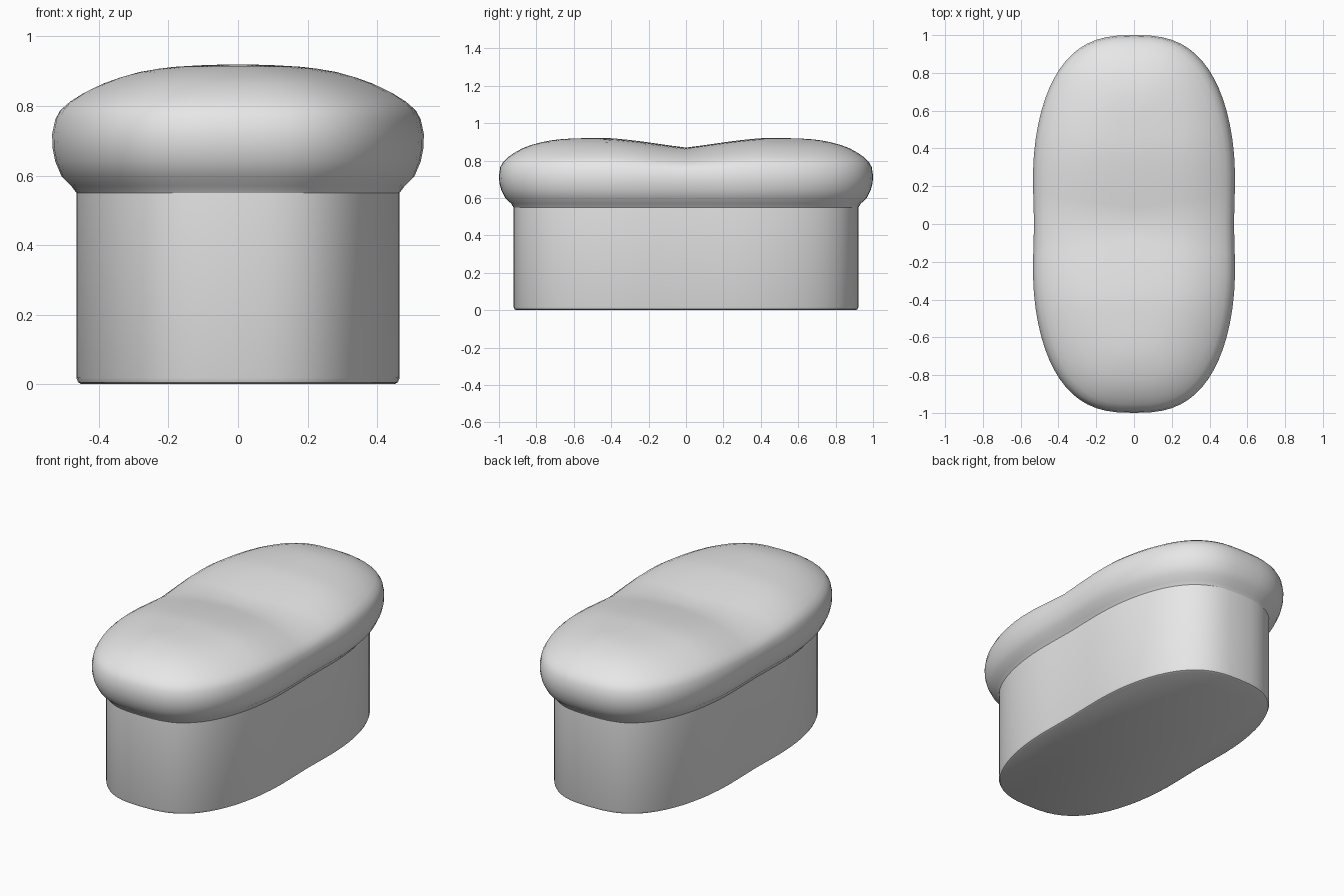
import bpy
import bmesh
from math import cos, sin, pi, exp, hypot, copysign

cube = bpy.data.objects.get("Cube")
if cube:
    bpy.data.objects.remove(cube, do_unlink=True)

SIDES = 72
POWER = 2 / 2.7      # rounded oblong outline
RIM_Z = 0.71
CROWN_Z = 0.92

grey = bpy.data.materials.new("plain_grey")
grey.use_nodes = True
grey.diffuse_color = (0.8, 0.8, 0.8, 1)
grey.node_tree.nodes["Principled BSDF"].inputs["Base Color"].default_value = (0.8, 0.8, 0.8, 1)


def outline_point(half_x, half_y, z, angle):
    """Point on a slightly waisted oblong, sagging across the middle above the rim."""
    c, s = cos(angle), sin(angle)
    x = half_x * copysign(abs(c) ** POWER, c)
    y = half_y * copysign(abs(s) ** POWER, s)
    x *= 1.02 * (1 - 0.03 * exp(-(y / 0.25) ** 2))
    sag = 0.054 * max(0, 1 - hypot(y, 0.02) / 0.42) ** 1.3
    height = max(0, (z - RIM_Z) / (CROWN_Z - RIM_Z))
    return x, y, z - sag * height


def loft(name, rings, cap_top):
    bm = bmesh.new()
    loops = [[bm.verts.new(outline_point(*ring, 2 * pi * i / SIDES)) for i in range(SIDES)]
             for ring in rings]
    for low, high in zip(loops, loops[1:]):
        for i in range(SIDES):
            j = (i + 1) % SIDES
            bm.faces.new((low[i], low[j], high[j], high[i]))
    bm.faces.new(loops[0][::-1])
    if cap_top:
        bm.faces.new(loops[-1])
    bmesh.ops.remove_doubles(bm, verts=bm.verts, dist=0.0001)
    bmesh.ops.recalc_face_normals(bm, faces=bm.faces)
    mesh = bpy.data.meshes.new(name)
    bm.to_mesh(mesh)
    bm.free()
    obj = bpy.data.objects.new(name, mesh)
    bpy.context.collection.objects.link(obj)
    mesh.materials.append(grey)
    bpy.ops.object.select_all(action="DESELECT")
    obj.select_set(True)
    bpy.context.view_layer.objects.active = obj
    bpy.ops.object.shade_smooth_by_angle(angle=0.6)
    return obj


# Straight pedestal with a small bevel at the foot
loft("pedestal", [
    (0.452, 0.908, 0), (0.461, 0.917, 0.005), (0.466, 0.922, 0.018), (0.466, 0.922, 0.56),
], True)

# Bulging saddle-shaped cushion, closing to a ridge line along the middle
loft("cushion", [
    (0.466, 0.922, 0.55), (0.481, 0.935, 0.57), (0.508, 0.965, 0.597),
    (0.526, 0.987, 0.64), (0.534, 0.998, 0.68), (0.535, 1.0, 0.72),
    (0.526, 0.993, 0.765), (0.512, 0.977, 0.793), (0.488, 0.955, 0.815),
    (0.45, 0.92, 0.84), (0.4, 0.875, 0.865), (0.35, 0.825, 0.884),
    (0.3, 0.77, 0.898), (0.25, 0.725, 0.907), (0.2, 0.68, 0.913),
    (0.13, 0.62, 0.917), (0.06, 0.56, 0.919), (0, 0.5, CROWN_Z),
], False)
